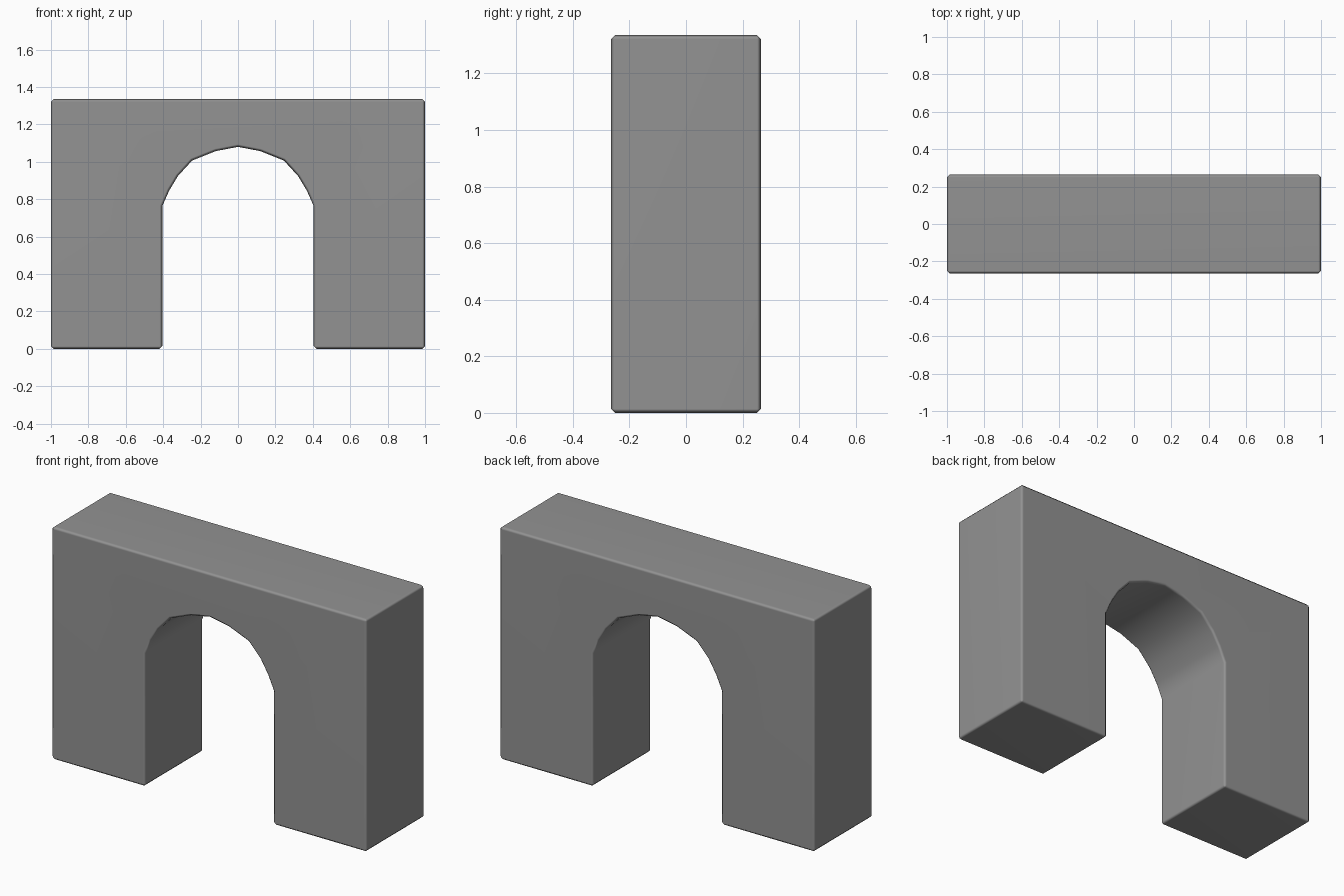
import bpy, bmesh, math

if "Cube" in bpy.data.objects:
    bpy.data.objects.remove(bpy.data.objects["Cube"])

HALF_W, HALF_D, HEIGHT = 1.0, 0.265, 1.335

# Right half of the opening, from floor to just before the crown
opening = [(0.405, 0.0), (0.405, 0.763), (0.367, 0.848), (0.321, 0.924),
           (0.245, 1.007), (0.12, 1.057)]

# Full front outline: outer block, then up and over the opening
profile = [(-HALF_W, 0), (-HALF_W, HEIGHT), (HALF_W, HEIGHT), (HALF_W, 0)]
profile += opening + [(0, 1.08)] + [(-x, z) for x, z in reversed(opening)]

# Extrude the outline through the depth
bm = bmesh.new()
face = bm.faces.new([bm.verts.new((x, -HALF_D, z)) for x, z in profile])
extruded = bmesh.ops.extrude_face_region(bm, geom=[face])
bmesh.ops.translate(bm, vec=(0, 2 * HALF_D, 0),
                    verts=[v for v in extruded["geom"] if isinstance(v, bmesh.types.BMVert)])
bmesh.ops.recalc_face_normals(bm, faces=bm.faces[:])
mesh = bpy.data.meshes.new("arch_block")
bm.to_mesh(mesh)
bm.free()

arch = bpy.data.objects.new("arch_block", mesh)
bpy.context.collection.objects.link(arch)

# Dark grey stone
stone = bpy.data.materials.new("dark_grey")
stone.diffuse_color = (0.29, 0.29, 0.29, 1)
stone.use_nodes = True
stone.node_tree.nodes["Principled BSDF"].inputs["Base Color"].default_value = stone.diffuse_color
mesh.materials.append(stone)

# Narrow chamfer on the square edges only
bevel = arch.modifiers.new("edge_chamfer", "BEVEL")
bevel.width = 0.014
bevel.segments = 1
bevel.limit_method = 'ANGLE'
bevel.angle_limit = math.radians(50)

bpy.context.view_layer.objects.active = arch
arch.select_set(True)
bpy.ops.object.modifier_apply(modifier=bevel.name)
bpy.ops.object.shade_smooth_by_angle(angle=math.radians(60))

# Large faces stay evenly lit, chamfers blend between them
weighted = arch.modifiers.new("even_faces", "WEIGHTED_NORMAL")
weighted.keep_sharp = True
